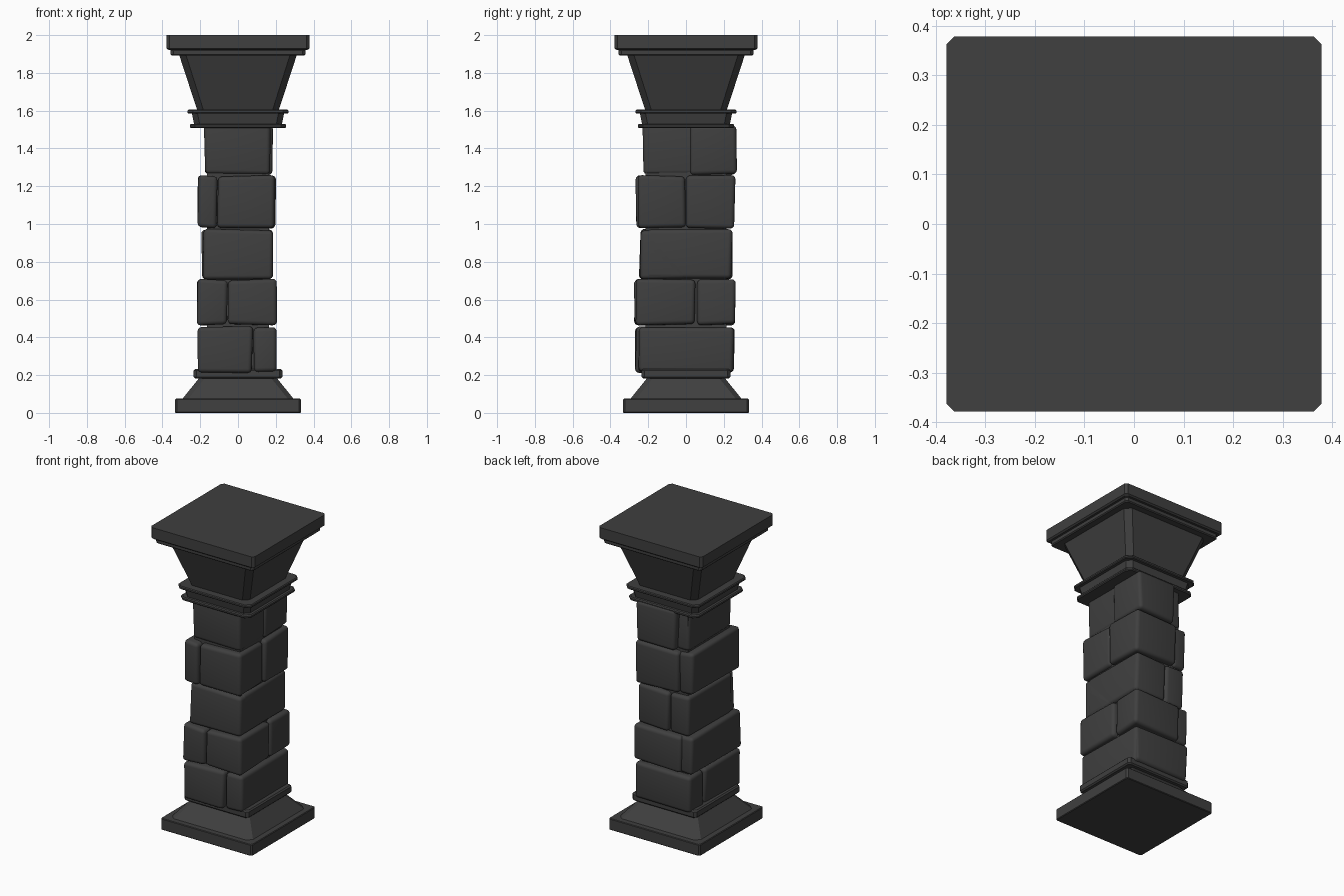
import bpy, bmesh, random
from mathutils import Vector

if "Cube" in bpy.data.objects:
    bpy.data.objects.remove(bpy.data.objects["Cube"])

random.seed(4)
mat = bpy.data.materials.new("dark_stone")
mat.diffuse_color = (0.05, 0.05, 0.05, 1)
mat.use_nodes = True
mat.node_tree.nodes["Principled BSDF"].inputs["Base Color"].default_value = mat.diffuse_color


def finish(bm, name, smooth=False):
    bmesh.ops.recalc_face_normals(bm, faces=bm.faces)
    me = bpy.data.meshes.new(name)
    bm.to_mesh(me)
    bm.free()
    for p in me.polygons:
        p.use_smooth = smooth
    me.materials.append(mat)
    ob = bpy.data.objects.new(name, me)
    bpy.context.collection.objects.link(ob)
    return ob


def moulding(name, profile):
    """Loft square sections with cut corners: (z, half width, corner cut)."""
    bm = bmesh.new()
    rings = []
    for z, h, c in profile:
        k = h - c
        pts = [(k, -h), (h, -k), (h, k), (k, h), (-k, h), (-h, k), (-h, -k), (-k, -h)]
        rings.append([bm.verts.new((x, y, z)) for x, y in pts])
    for a, b in zip(rings, rings[1:]):
        for i in range(8):
            j = (i + 1) % 8
            bm.faces.new((a[i], a[j], b[j], b[i]))
    bm.faces.new(rings[0][::-1])
    bm.faces.new(rings[-1])
    return finish(bm, name)


def slab(name, z0, z1, h, cut, edge=0.006):
    return moulding(name, [(z0, h - edge, cut), (z0 + edge, h, cut),
                           (z1 - edge, h, cut), (z1, h - edge, cut)])


def stone(name, x0, x1, y0, y1, z0, z1):
    """Irregular block with worn, rounded edges."""
    bm = bmesh.new()
    bmesh.ops.create_cube(bm, size=1)
    size = Vector((x1 - x0, y1 - y0, z1 - z0))
    mid = Vector((x0 + x1, y0 + y1, z0 + z1)) / 2
    for v in bm.verts:
        v.co = mid + Vector(a * b for a, b in zip(v.co, size))
        v.co += Vector(random.uniform(-0.006, 0.006) for _ in range(3))
    bmesh.ops.bevel(bm, geom=bm.edges[:], offset=0.022, segments=4,
                    profile=0.5, affect='EDGES', clamp_overlap=True)
    return finish(bm, name, True)


# Base
slab("base_plinth", 0, 0.075, 0.333, 0.01, 0.004)
moulding("base_slope", [(0.07, 0.298, 0.03), (0.185, 0.205, 0.03)])
slab("base_collar", 0.182, 0.232, 0.235, 0.015, 0.008)

# Capital
slab("neck_lower_ring", 1.508, 1.53, 0.255, 0.028)
moulding("neck_band", [(1.525, 0.232, 0.03), (1.59, 0.245, 0.03)])
slab("neck_upper_ring", 1.585, 1.605, 0.268, 0.03, 0.005)
moulding("capital_flare", [(1.60, 0.215, 0.033), (1.90, 0.313, 0.036)])
slab("capital_under_slab", 1.892, 1.925, 0.357, 0.015)
moulding("capital_top_slab", [(1.922, 0.368, 0.015), (1.93, 0.378, 0.015), (2.0, 0.378, 0.015)])

# Shaft core that closes the joints
bm = bmesh.new()
bmesh.ops.create_cube(bm, size=1)
for v in bm.verts:
    v.co = Vector((v.co.x * 0.33, v.co.y * 0.43, 0.865 + v.co.z * 1.31))
finish(bm, "shaft_core")

# Stone courses: z range, then blocks as x0, x1, y0, y1
courses = [
    (0.215, 0.455, [(-0.21, 0.075, -0.265, 0.10), (0.08, 0.20, -0.25, 0.25),
                    (-0.207, 0.197, 0.11, 0.257)]),
    (0.468, 0.705, [(-0.215, -0.058, -0.275, 0.24), (-0.05, 0.205, -0.262, 0.045),
                    (-0.14, 0.20, 0.055, 0.26)]),
    (0.71, 0.97, [(-0.186, 0.182, -0.245, 0.0), (-0.04, 0.182, -0.21, 0.242),
                  (-0.189, -0.05, -0.21, 0.238)]),
    (0.98, 1.255, [(-0.21, -0.113, -0.265, 0.235), (-0.108, 0.19, -0.255, -0.005),
                   (-0.12, 0.197, 0.004, 0.257)]),
    (1.26, 1.525, [(-0.177, 0.168, -0.228, 0.22), (-0.10, 0.18, 0.02, 0.265)]),
]
for i, (z0, z1, blocks) in enumerate(courses, 1):
    for j, b in enumerate(blocks, 1):
        stone(f"shaft_stone_{i}_{j}", *b, z0, z1)
